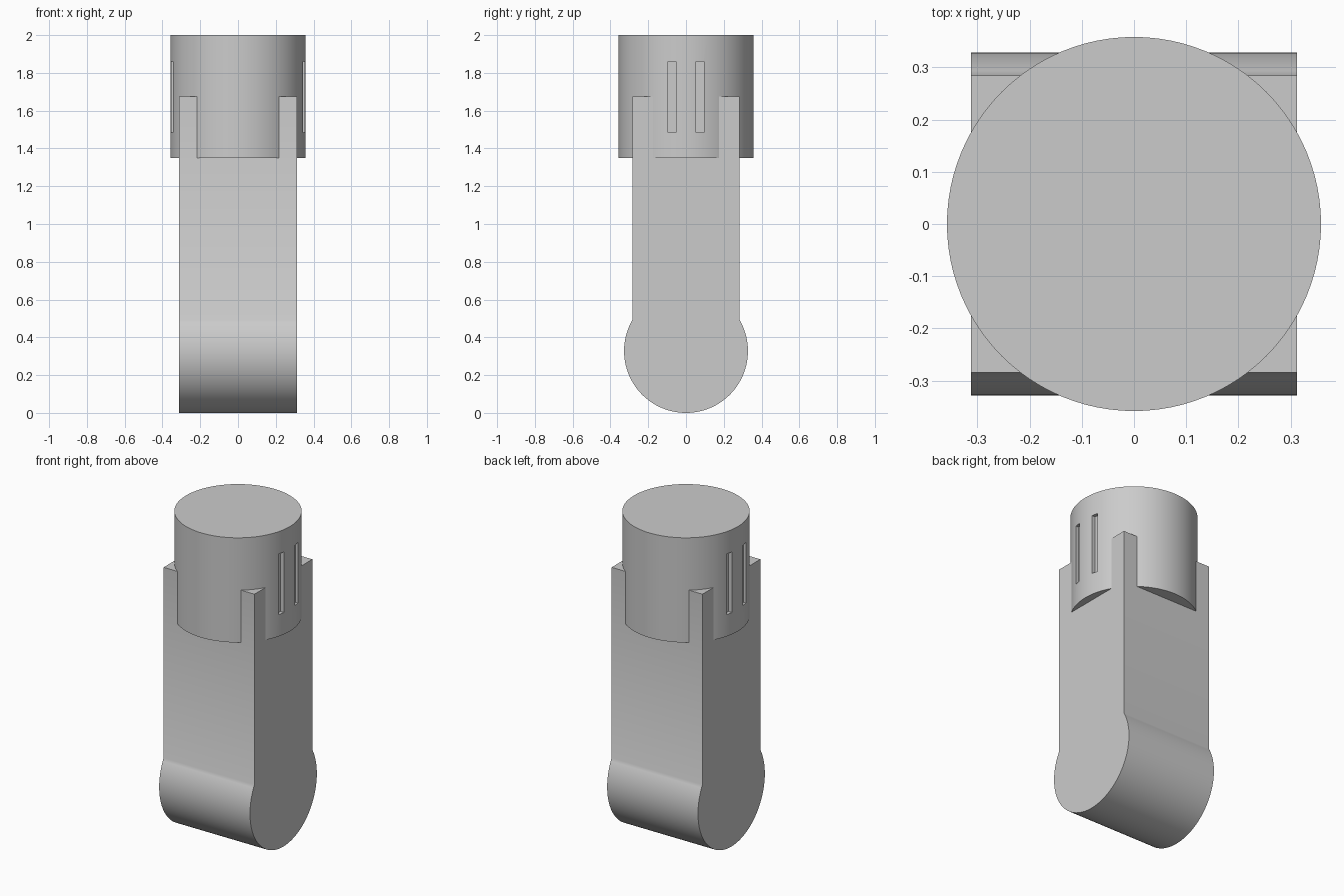
import bpy
import bmesh
import math

if "Cube" in bpy.data.objects:
    bpy.data.objects.remove(bpy.data.objects["Cube"], do_unlink=True)

HALF_X, HALF_Y, BODY_TOP = 0.312, 0.284, 1.675
KNUCKLE_R = 0.328
CAP_R, CAP_BOTTOM, CAP_TOP = 0.358, 1.35, 2.0

grey = bpy.data.materials.new("light_grey")
grey.use_nodes = True
colour = (0.6, 0.6, 0.6, 1)
grey.diffuse_color = colour
grey.node_tree.nodes["Principled BSDF"].inputs["Base Color"].default_value = colour


def smooth(obj):
    bpy.ops.object.select_all(action="DESELECT")
    obj.select_set(True)
    bpy.context.view_layer.objects.active = obj
    bpy.ops.object.shade_smooth_by_angle(angle=math.radians(30))


# Body: straight block with a round knuckle end, extruded across x
start = math.acos(HALF_Y / KNUCKLE_R)
sweep = math.pi + 2 * start
steps = 72
profile = [(HALF_Y, BODY_TOP), (-HALF_Y, BODY_TOP)]
for i in range(steps + 1):
    a = math.pi - start + sweep * i / steps
    profile.append((KNUCKLE_R * math.cos(a), KNUCKLE_R * (1 + math.sin(a))))

bm = bmesh.new()
face = bm.faces.new([bm.verts.new((-HALF_X, y, z)) for y, z in profile])
ext = bmesh.ops.extrude_face_region(bm, geom=[face])
moved = [v for v in ext["geom"] if isinstance(v, bmesh.types.BMVert)]
bmesh.ops.translate(bm, verts=moved, vec=(2 * HALF_X, 0, 0))
bmesh.ops.recalc_face_normals(bm, faces=bm.faces)
mesh = bpy.data.meshes.new("body")
bm.to_mesh(mesh)
bm.free()
body = bpy.data.objects.new("body", mesh)
bpy.context.collection.objects.link(body)
body.data.materials.append(grey)
smooth(body)

# Round cap
bpy.ops.mesh.primitive_cylinder_add(
    vertices=96, radius=CAP_R, depth=CAP_TOP - CAP_BOTTOM,
    location=(0, 0, (CAP_TOP + CAP_BOTTOM) / 2))
cap = bpy.context.object
cap.name = "cap"
cap.data.materials.append(grey)

# Pairs of upright slots in both sides of the cap
for side in (-1, 1):
    for y in (-0.074, 0.074):
        bpy.ops.mesh.primitive_cube_add(size=1, location=(side * 0.38, y, 1.673))
        cutter = bpy.context.object
        cutter.name = "slot_cutter"
        cutter.scale = (0.1, 0.04, 0.376)
        cutter.data.materials.append(grey)
        cutter.hide_render = True
        cutter.hide_set(True)
        cut = cap.modifiers.new("slot", "BOOLEAN")
        cut.operation = "DIFFERENCE"
        cut.solver = "EXACT"
        cut.object = cutter

# Bake the slots so the smoothing keeps their edges sharp
bpy.context.view_layer.update()
evaluated = cap.evaluated_get(bpy.context.evaluated_depsgraph_get())
cut_mesh = bpy.data.meshes.new_from_object(evaluated)
cap.modifiers.clear()
cap.data = cut_mesh
for obj in [o for o in bpy.data.objects if o.name.startswith("slot_cutter")]:
    bpy.data.objects.remove(obj, do_unlink=True)
smooth(cap)
